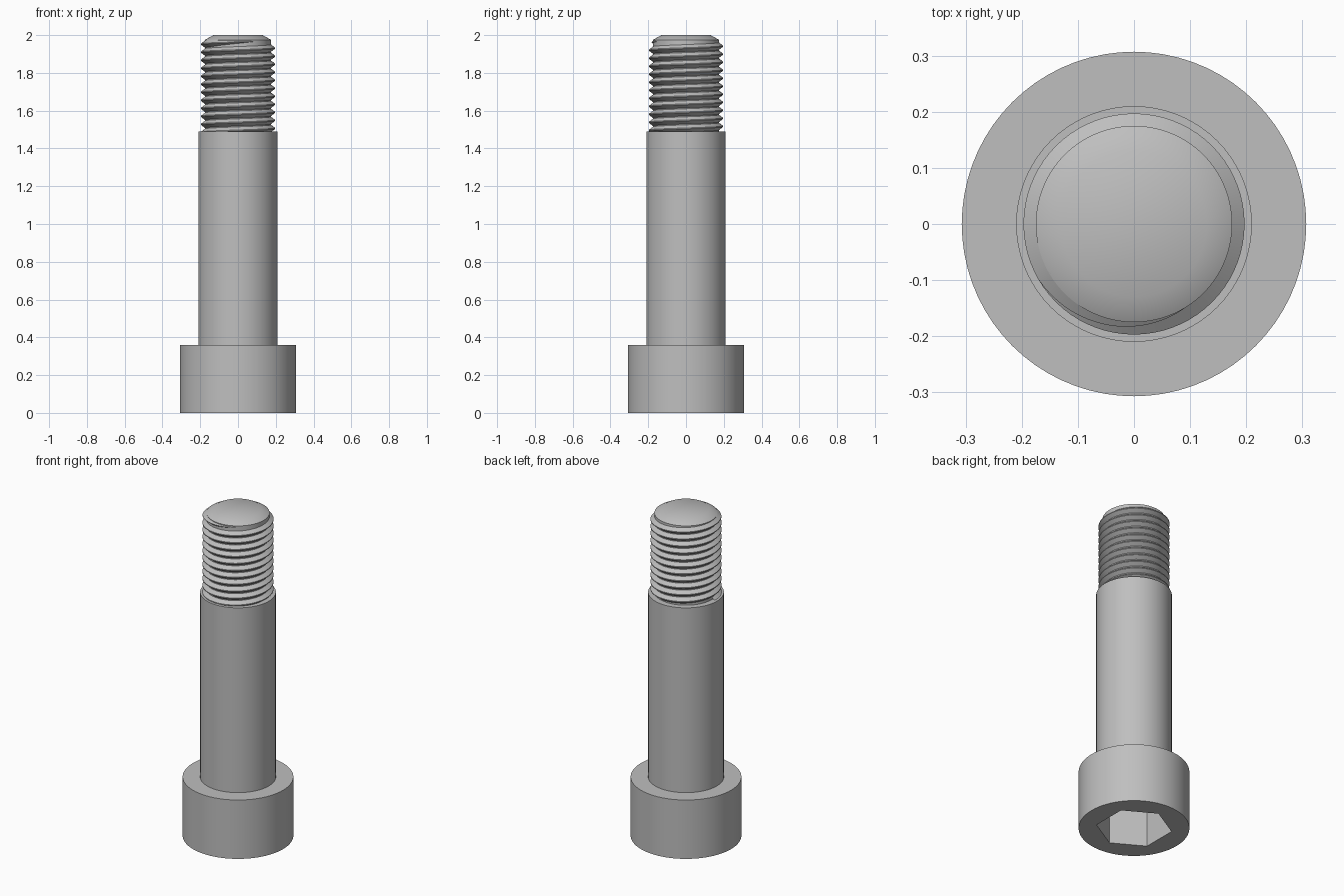
import bpy, bmesh
from math import sin, cos, pi, radians

SEGS = 72
HEAD_R, SHANK_R, CREST_R, CORE_R = 0.307, 0.21, 0.197, 0.175
HEAD_TOP, SHANK_TOP, TIP = 0.36, 1.49, 2.0
PITCH = 0.0425

old = bpy.data.objects.get("Cube")
if old:
    bpy.data.objects.remove(old, do_unlink=True)

# Single steel colour
steel = bpy.data.materials.new("grey steel")
steel.use_nodes = True
steel.diffuse_color = (0.52, 0.52, 0.52, 1)
steel.node_tree.nodes["Principled BSDF"].inputs["Base Color"].default_value = steel.diffuse_color


def skin(name, rows, closed):
    """Join equal-length rows of points into a surface."""
    bm = bmesh.new()
    grid = [[bm.verts.new(p) for p in row] for row in rows]
    pairs = list(zip(grid, grid[1:]))
    if closed:
        pairs.append((grid[-1], grid[0]))
    for a, b in pairs:
        for j in range(len(a) - 1):
            bm.faces.new((a[j], b[j], b[j + 1], a[j + 1]))
    bmesh.ops.remove_doubles(bm, verts=bm.verts, dist=1e-6)
    mesh = bpy.data.meshes.new(name)
    bm.to_mesh(mesh)
    bm.free()
    mesh.materials.append(steel)
    obj = bpy.data.objects.new(name, mesh)
    bpy.context.collection.objects.link(obj)
    bpy.ops.object.select_all(action="DESELECT")
    obj.select_set(True)
    bpy.context.view_layer.objects.active = obj
    bpy.ops.object.shade_smooth_by_angle(angle=radians(30))
    return obj


def hex_scale(a):
    """Radius of a unit hexagon with corners on the y axis."""
    return cos(pi / 6) / cos((a - pi / 6) % (pi / 3) - pi / 6)


def lathe(name, profile, hex_points=0):
    """Revolve (radius, z) points; the first hex_points follow a hexagon."""
    rows = []
    for i in range(SEGS):
        a = 2 * pi * i / SEGS
        row = []
        for k, (r, z) in enumerate(profile):
            r *= hex_scale(a) if k < hex_points else 1
            row.append((r * cos(a), r * sin(a), z))
        rows.append(row)
    return skin(name, rows, True)


# Head with hexagonal socket, shoulder, and chamfered threaded end
lathe("socket_head", [(0, 0.25), (0.211, 0.25), (0.211, 0), (HEAD_R, 0),
                      (HEAD_R, HEAD_TOP), (SHANK_R, HEAD_TOP)], hex_points=3)
lathe("shoulder", [(SHANK_R, HEAD_TOP), (SHANK_R, SHANK_TOP), (CORE_R, SHANK_TOP)])
lathe("threaded_core", [(CORE_R, SHANK_TOP), (CORE_R, 1.975), (0.13, TIP), (0, TIP)])

# Right-handed thread ridge that fades out near the tip
rows = []
step = 360 // SEGS
for deg in range(-360 * 10 - 180, 311, step):
    a = radians(deg)
    fade = min(1, (310 - deg) / 100)
    z = 1.931 + PITCH * deg / 360
    root = CORE_R - 0.002
    crest = root + (CREST_R - root) * fade
    foot, flat = 0.48 * PITCH * fade, 0.06 * PITCH * fade
    rows.append([(r * cos(a), r * sin(a), z + dz) for r, dz in
                 ((root, -foot), (crest, -flat), (crest, flat), (root, foot))])
skin("thread", rows, False)
